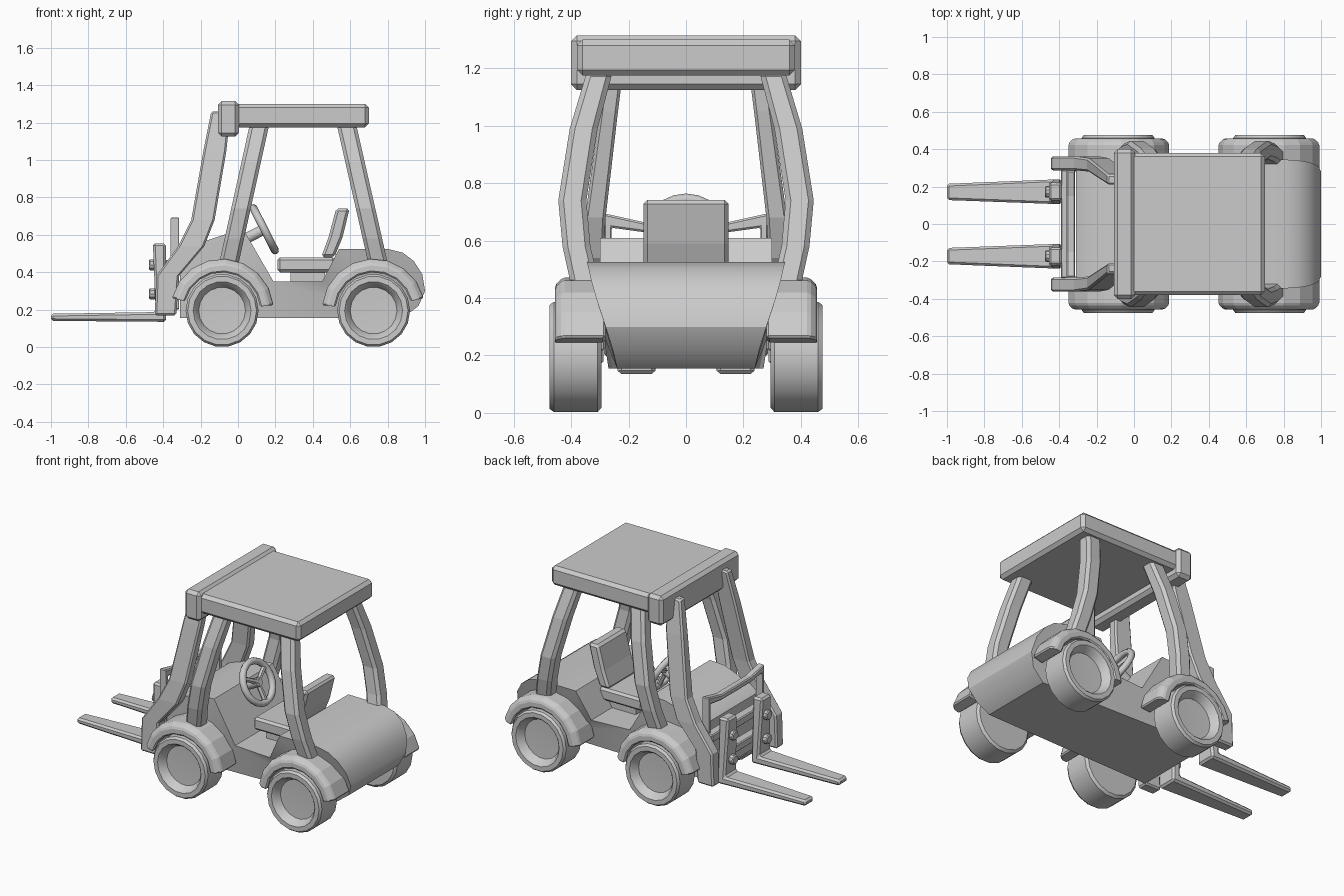
import bpy, bmesh
from math import sin, cos, pi, radians
from mathutils import Vector, Matrix

if "Cube" in bpy.data.objects:
    bpy.data.objects.remove(bpy.data.objects["Cube"])


def finish(name, bm, bevel=0.0, mirror=False, smooth=None):
    bmesh.ops.recalc_face_normals(bm, faces=bm.faces)
    me = bpy.data.meshes.new(name)
    bm.to_mesh(me)
    bm.free()
    ob = bpy.data.objects.new(name, me)
    bpy.context.collection.objects.link(ob)
    if bevel:
        b = ob.modifiers.new("chamfer", 'BEVEL')
        b.width, b.segments = bevel, 1
        b.limit_method, b.angle_limit = 'ANGLE', radians(40)
    if mirror:
        m = ob.modifiers.new("mirror", 'MIRROR')
        m.use_axis = (False, True, False)
    if smooth:
        bpy.ops.object.select_all(action='DESELECT')
        bpy.context.view_layer.objects.active = ob
        ob.select_set(True)
        bpy.ops.object.shade_smooth_by_angle(angle=radians(smooth))
    return ob


def loft(name, rings, **kw):
    """Join equal-length rings of points with quads and cap both ends."""
    bm = bmesh.new()
    vs = [[bm.verts.new(p) for p in r] for r in rings]
    n = len(vs[0])
    for a, b in zip(vs, vs[1:]):
        for i in range(n):
            bm.faces.new((a[i], a[(i + 1) % n], b[(i + 1) % n], b[i]))
    caps = [bm.faces.new(vs[0]), bm.faces.new(vs[-1])]
    if n > 4:
        bmesh.ops.triangulate(bm, faces=caps)
    return finish(name, bm, **kw)


def rect(x0, x1, y0, y1, z):
    return [(x0, y0, z), (x1, y0, z), (x1, y1, z), (x0, y1, z)]


def box(name, x, y, z, **kw):
    return loft(name, [rect(*x, *y, z[0]), rect(*x, *y, z[1])], **kw)


def lathe(name, profile, centre, sides, **kw):
    """Spin (radius, y) points round the y axis."""
    bm = bmesh.new()
    vs = [bm.verts.new((centre[0] + r, y, centre[1])) for r, y in profile]
    es = [bm.edges.new(p) for p in zip(vs, vs[1:])]
    bmesh.ops.spin(bm, geom=vs + es, cent=(centre[0], 0, centre[1]), axis=(0, 1, 0),
                   angle=2 * pi, steps=sides, use_duplicate=False)
    bmesh.ops.remove_doubles(bm, verts=bm.verts, dist=1e-4)
    return finish(name, bm, **kw)


def rod(name, a, b, r, sides=10, **kw):
    a, b = Vector(a), Vector(b)
    q = (b - a).to_track_quat('Z', 'Y')
    ring = [q @ Vector((r * cos(2 * pi * i / sides), r * sin(2 * pi * i / sides), 0))
            for i in range(sides)]
    return loft(name, [[a + p for p in ring], [b + p for p in ring]], **kw)


# Body: one side profile (x, z, half width)
hull = [(-.31, .155, .27), (.88, .155, .24), (.965, .22, .255), (1.0, .30, .28),
        (.985, .39, .31), (.94, .46, .33), (.88, .505, .34), (.80, .525, .345),
        (.54, .525, .35), (.45, .35, .32), (.19, .35, .30), (.04, .61, .30),
        (-.06, .605, .30), (-.26, .54, .29), (-.31, .50, .285)]
loft("body", [[(x, s * w, z) for x, z, w in hull] for s in (-1, 1)], smooth=32)

# Wheels and fenders
tyre = [(0, .295), (.18, .295), (.195, .308), (.195, .46), (.184, .475),
        (.155, .475), (.145, .465), (.125, .425), (0, .42)]
for side, cx, flip in (("front", -.085, 1), ("rear", .725, -1)):
    lathe(side + "_wheels", tyre, (cx, .195), 18, mirror=True, smooth=35)
    rings = []
    for i in range(9):
        a = radians(6 + 160 * i / 8)
        c, s = flip * cos(a), sin(a)
        rings.append([(cx + r * c, y, .195 + r * s)
                      for r, y in ((.205, .28), (.277, .28), (.277, .43), (.25, .457), (.205, .457))])
    loft(side + "_fenders", rings, bevel=.008, mirror=True)

# Bowed roof pillars: z, inner y, outer y
bow = [(.42, .295, .395), (.58, .333, .43), (.74, .347, .445), (.99, .308, .405), (1.19, .255, .345)]
for side, xb, xt in (("front", -.055, .115), ("rear", .755, .58)):
    rings = []
    for z, y0, y1 in bow:
        x = xb + (xt - xb) * (z - .42) / .77
        rings.append(rect(x - .052, x + .052, y0, y1, z))
    loft(side + "_pillars", rings, bevel=.018, mirror=True)

# Roof and header beam
box("roof", (-.03, .70), (-.38, .38), (1.175, 1.30), bevel=.02)
box("roof_header", (-.107, .005), (-.40, .40), (1.125, 1.315), bevel=.02)

# Lift masts
mast = [(-.445, -.33, .287, .36, .17), (-.437, -.315, .287, .362, .38),
        (-.32, -.18, .287, .362, .54), (-.25, -.125, .28, .352, .68),
        (-.185, -.062, .237, .30, 1.05), (-.143, -.04, .21, .265, 1.26)]
loft("lift_masts", [rect(*m) for m in mast], bevel=.01, mirror=True)

# Load guard: legs with a sagging top bar
bar = [(-.285, .2, -.26, .2), (-.285, .695, -.26, .645), (-.15, .665, -.15, .63),
       (.15, .665, .15, .63), (.285, .695, .26, .645), (.285, .2, .26, .2)]
loft("load_guard", [[(-.36, a, b), (-.315, a, b), (-.315, c, d), (-.36, c, d)]
                    for a, b, c, d in bar], bevel=.006)
for z in (.285, .44):
    box("carriage_bar", (-.39, -.33), (-.29, .29), (z - .025, z + .025), bevel=.006)

# Forks with bolts
tines = [(-1.0, .14, -1.0, .178, .128, .215), (-.385, .135, -.44, .187, .107, .238),
         (-.385, .555, -.455, .555, .125, .22)]
loft("forks", [[(x0, a, z0), (x0, b, z0), (x1, b, z1), (x1, a, z1)]
               for x0, z0, x1, z1, a, b in tines], bevel=.012, mirror=True)
for z in (.285, .44):
    rod("fork_bolts", (-.44, .172, z), (-.475, .172, z), .031, bevel=.008, mirror=True)

# Seat
box("seat_base", (.28, .465), (-.11, .11), (.34, .41))
box("seat_cushion", (.21, .52), (-.148, .148), (.40, .48), bevel=.014)
loft("seat_backrest", [rect(.445, .515, -.148, .148, .48), rect(.485, .56, -.148, .148, .59),
                       rect(.525, .597, -.148, .148, .742)], bevel=.014)

# Steering wheel
centre, tilt = Vector((.14, 0, .63)), radians(63)
bpy.ops.mesh.primitive_torus_add(major_segments=20, minor_segments=8, major_radius=.128,
                                 minor_radius=.021, location=centre, rotation=(0, tilt, 0))
bpy.context.object.name = "steering_wheel"
bpy.ops.object.shade_smooth_by_angle(angle=radians(50))
axis = Vector((sin(tilt), 0, cos(tilt)))
rod("steering_column", centre - axis * .15, centre + axis * .012, .03, smooth=40)
for k in range(3):
    d = Matrix.Rotation(2 * pi * k / 3, 3, axis) @ Vector((cos(tilt), 0, -sin(tilt)))
    rod("steering_spoke", centre, centre + d * .128, .016, 6)
